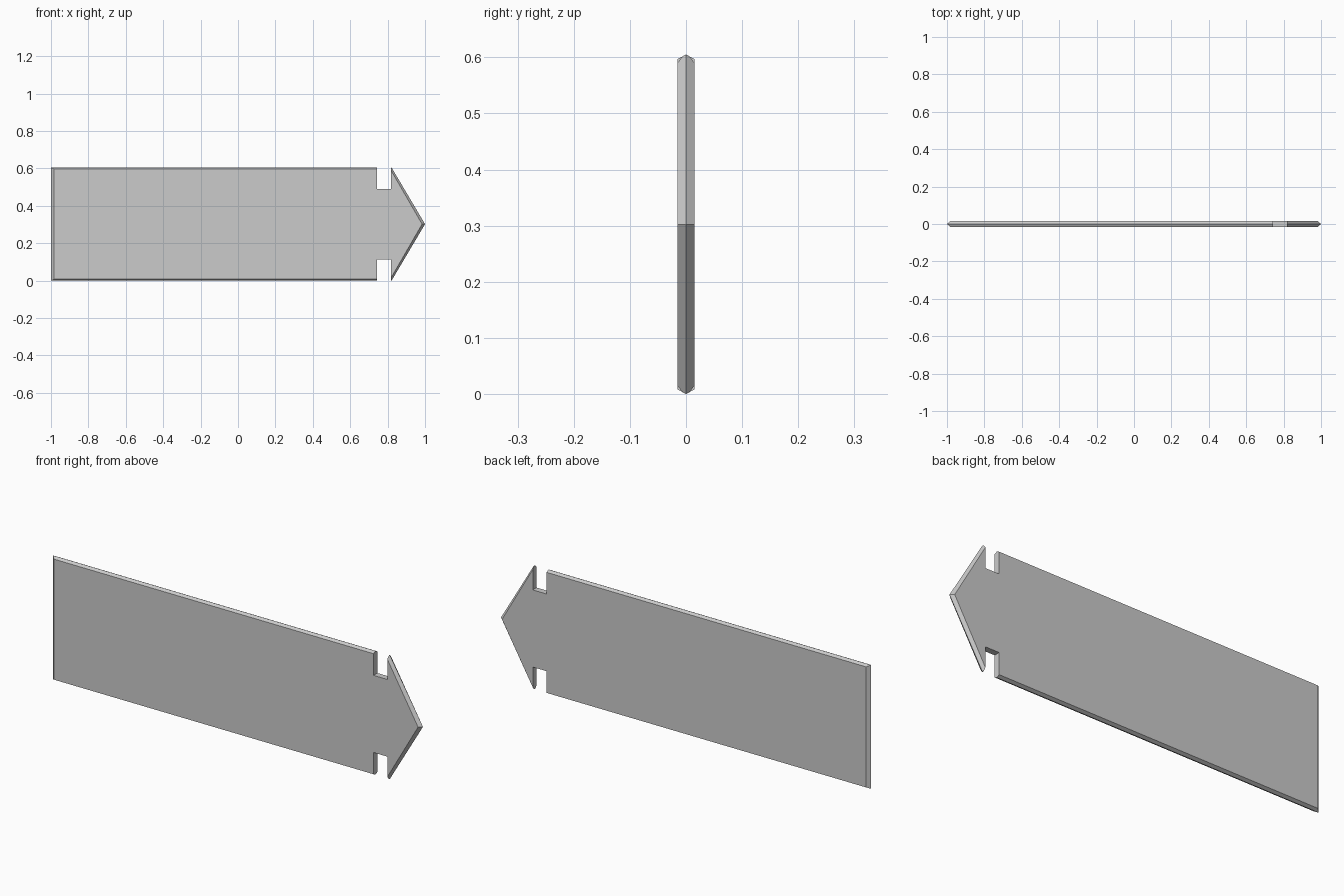
import bpy
import bmesh

if "Cube" in bpy.data.objects:
    bpy.data.objects.remove(bpy.data.objects["Cube"])

H = 0.605      # sign height
MID = H / 2


def make_object(name, bm):
    bmesh.ops.recalc_face_normals(bm, faces=bm.faces[:])
    mesh = bpy.data.meshes.new(name)
    bm.to_mesh(mesh)
    bm.free()
    obj = bpy.data.objects.new(name, mesh)
    bpy.context.collection.objects.link(obj)
    return obj


# Arrow board: full outline on the centre plane, inset outline on both faces
outer = [(-1, 0), (0.821, 0), (1, MID), (0.821, H), (-1, H)]
inner = [(-0.984, 0.008), (0.814, 0.008), (0.984, MID),
         (0.814, H - 0.008), (-0.984, H - 0.008)]
bm = bmesh.new()
rings = [[bm.verts.new((x, y, z)) for x, z in pts]
         for y, pts in ((-0.015, inner), (0, outer), (0.015, inner))]
for a, b in zip(rings, rings[1:]):
    for i in range(5):
        j = (i + 1) % 5
        bm.faces.new((a[i], a[j], b[j], b[i]))
bm.faces.new(rings[0])
bm.faces.new(rings[2])
board = make_object("arrow_board", bm)

# Square notches behind the arrow head, top and bottom
for label, z0, z1 in (("lower", -0.1, 0.114), ("upper", H - 0.114, H + 0.1)):
    bm = bmesh.new()
    bmesh.ops.create_cube(bm, size=1)
    bmesh.ops.scale(bm, vec=(0.075, 0.2, z1 - z0), verts=bm.verts)
    bmesh.ops.translate(bm, vec=(0.7805, 0, (z0 + z1) / 2), verts=bm.verts)
    cutter = make_object(label + "_notch_cutter", bm)
    cutter.hide_render = True
    cutter.hide_viewport = True
    cut = board.modifiers.new(label + "_notch", 'BOOLEAN')
    cut.operation = 'DIFFERENCE'
    cut.solver = 'EXACT'
    cut.object = cutter
